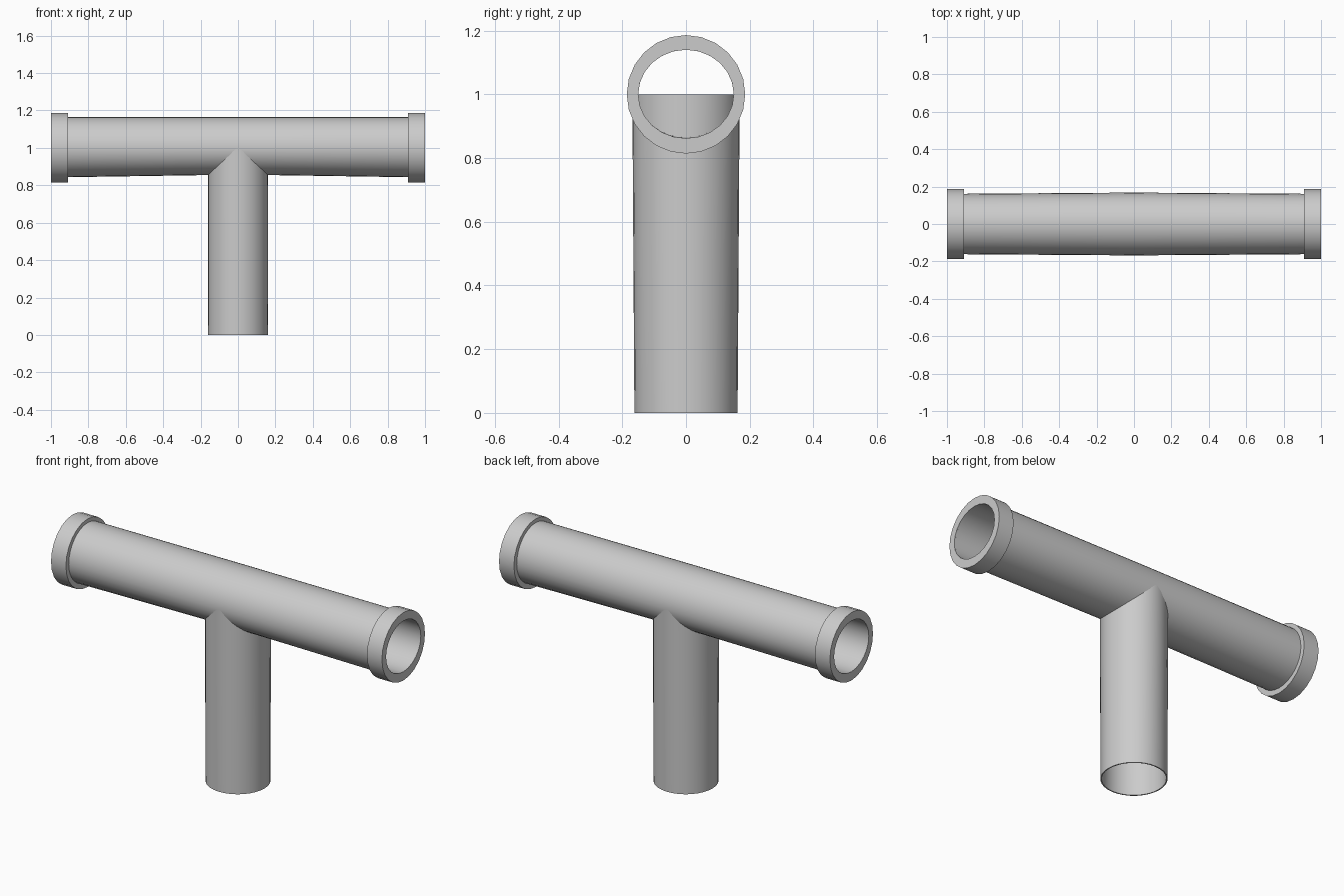
import bpy
import bmesh
from math import cos, sin, pi

if "Cube" in bpy.data.objects:
    bpy.data.objects.remove(bpy.data.objects["Cube"])


def loft(name, sides, rings, place):
    """Skin a closed loop of rings (pos, half_width, up, down) into a hollow tube."""
    bm = bmesh.new()
    loops = []
    for pos, w, up, down in rings:
        loop = []
        for i in range(sides):
            a = 2 * pi * i / sides
            s = sin(a)
            loop.append(bm.verts.new(place(pos, w * cos(a), s * (up if s > 0 else down))))
        loops.append(loop)
    for k in range(len(loops)):
        a, b = loops[k], loops[(k + 1) % len(loops)]
        for i in range(sides):
            j = (i + 1) % sides
            bm.faces.new((a[i], a[j], b[j], b[i]))
    bmesh.ops.recalc_face_normals(bm, faces=bm.faces)
    mesh = bpy.data.meshes.new(name)
    bm.to_mesh(mesh)
    bm.free()
    obj = bpy.data.objects.new(name, mesh)
    bpy.context.collection.objects.link(obj)
    bpy.ops.object.select_all(action='DESELECT')
    obj.select_set(True)
    bpy.context.view_layer.objects.active = obj
    bpy.ops.object.shade_smooth_by_angle(angle=0.6)
    return obj


def along_x(p, u, v):
    return (p, u, 1 + v)


def along_z(p, u, v):
    return (v, u, p)


# Horizontal pipe: underside pinched slightly at the branch
loft("main_pipe", 32, [
    (-0.995, 0.161, 0.165, 0.158), (0, 0.168, 0.165, 0.143), (0.995, 0.161, 0.165, 0.158),
    (0.995, 0.15, 0.14, 0.14), (0, 0.152, 0.14, 0.135), (-0.995, 0.15, 0.14, 0.14)], along_x)

# End collars
for side, label in ((-1, "left"), (1, "right")):
    loft(label + "_collar", 24, [
        (side * 0.91, 0.186, 0.186, 0.186), (side, 0.186, 0.186, 0.186),
        (side, 0.15, 0.14, 0.138), (side * 0.91, 0.15, 0.14, 0.138)], along_x)

# Branch pipe: thin wall, open at the bottom, reaching the main pipe's axis
loft("branch_pipe", 32, [
    (0, 0.162, 0.161, 0.161), (1.0, 0.1685, 0.161, 0.161),
    (1.0, 0.162, 0.155, 0.155), (0, 0.156, 0.155, 0.155)], along_z)
